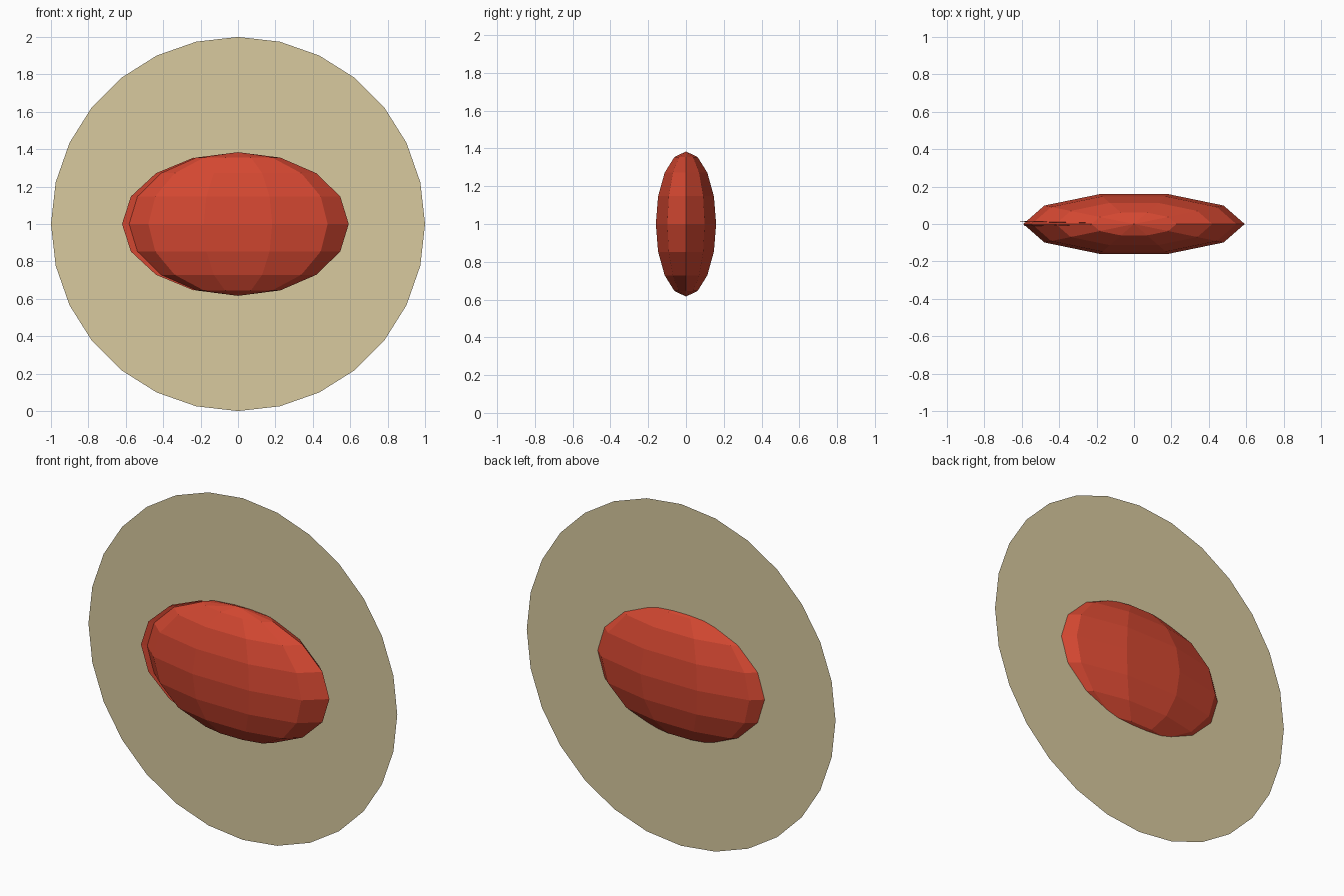
import bpy, bmesh, math
from mathutils import Matrix, Vector

if "Cube" in bpy.data.objects:
    bpy.data.objects.remove(bpy.data.objects["Cube"])


def material(name, color):
    m = bpy.data.materials.new(name)
    m.diffuse_color = (*color, 1)
    m.use_nodes = True
    m.node_tree.nodes["Principled BSDF"].inputs["Base Color"].default_value = m.diffuse_color
    return m


RED = material("warm red", (0.66, 0.064, 0.031))
TAN = material("pale tan", (0.69, 0.59, 0.345))


def finish(bm, name, mat):
    me = bpy.data.meshes.new(name)
    bm.to_mesh(me)
    bm.free()
    me.materials.append(mat)
    ob = bpy.data.objects.new(name, me)
    bpy.context.collection.objects.link(ob)
    return ob


# Flat backing disc, a single sheet just behind the middle of the body
bm = bmesh.new()
bmesh.ops.create_circle(bm, cap_ends=True, segments=28, radius=1.0)
spin = Matrix.Rotation(math.pi / 2, 4, 'X')
bmesh.ops.transform(bm, matrix=Matrix.Translation((0, 0.045, 1)) @ spin, verts=bm.verts)
finish(bm, "backing_disc", TAN)

# Faceted body: half-circle profile turned in ten steps, then squashed
bm = bmesh.new()
arc = [bm.verts.new((math.sin(i * math.pi / 8), 0, math.cos(i * math.pi / 8))) for i in range(9)]
edges = [bm.edges.new(pair) for pair in zip(arc, arc[1:])]
bmesh.ops.spin(bm, geom=arc + edges, cent=(0, 0, 0), axis=(0, 0, 1),
               angle=2 * math.pi, steps=10)
bmesh.ops.remove_doubles(bm, verts=bm.verts, dist=1e-4)
bmesh.ops.scale(bm, vec=Vector((0.592, 0.168, 0.384)), verts=bm.verts)
bmesh.ops.translate(bm, vec=Vector((0, 0, 1)), verts=bm.verts)
bmesh.ops.recalc_face_normals(bm, faces=bm.faces)
finish(bm, "faceted_body", RED)


# Two thin crescent lips that stick out of the left edge
def lip(name, y):
    bm = bmesh.new()
    rows = []
    for i in range(-3, 4):
        a = i * math.pi / 8
        c, s = math.cos(a), math.sin(a)
        rows.append((bm.verts.new((-0.62 * c, y * c, 1 + 0.384 * s)),
                     bm.verts.new((-0.55 * c, y * c * 0.5, 1 + 0.37 * s))))
    for (a, b), (c, d) in zip(rows, rows[1:]):
        bm.faces.new((a, b, d, c))
    finish(bm, name, RED)


lip("back_lip", 0.016)
lip("front_lip", -0.012)
